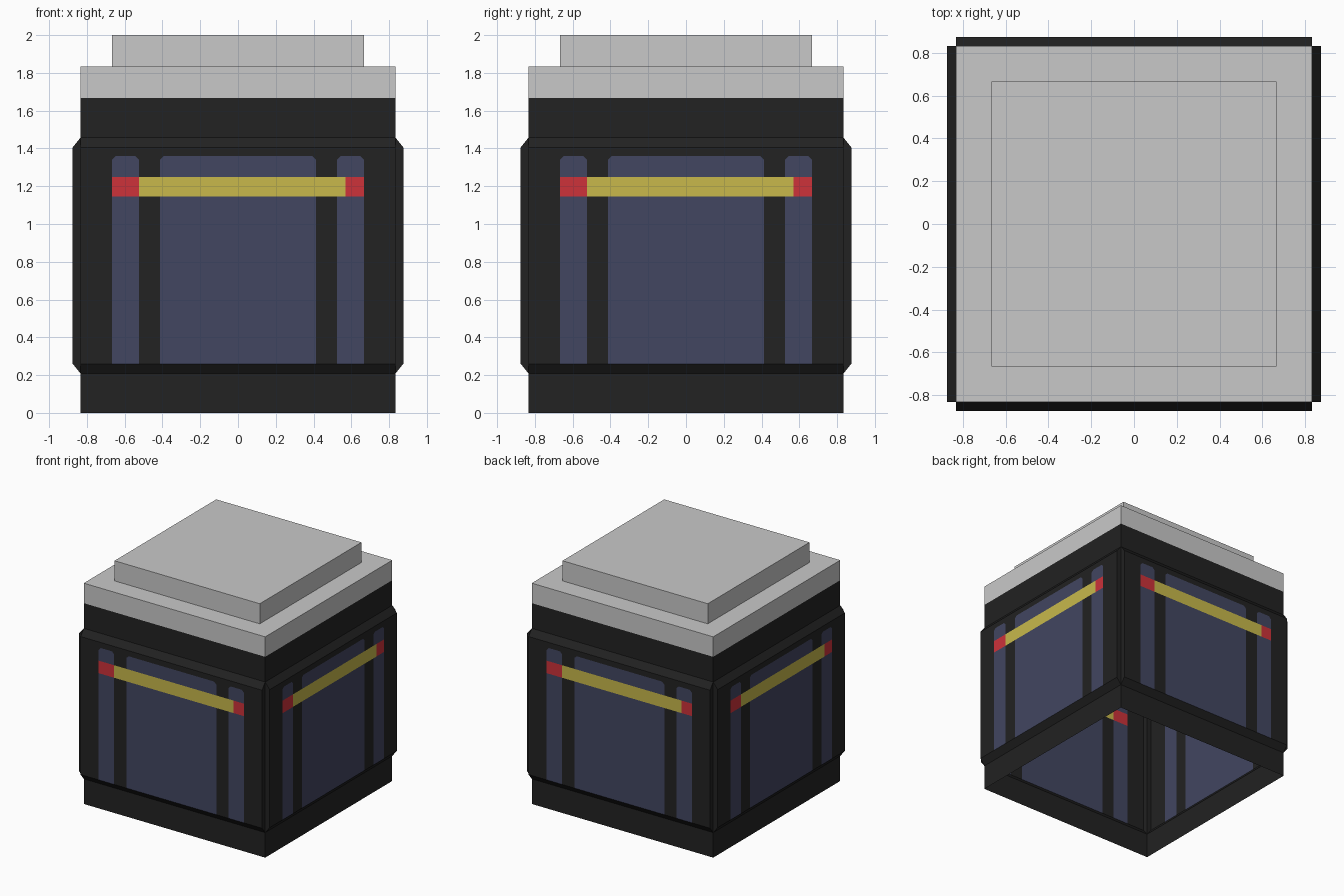
import bpy, bmesh, math
from mathutils import Matrix

if "Cube" in bpy.data.objects:
    bpy.data.objects.remove(bpy.data.objects["Cube"])


def material(name, rgb):
    m = bpy.data.materials.new(name)
    m.diffuse_color = (*rgb, 1)
    m.use_nodes = True
    m.node_tree.nodes["Principled BSDF"].inputs["Base Color"].default_value = m.diffuse_color
    return m


DARK, BLUE, YELLOW, RED, GREY = range(5)
mats = [material("dark_shell", (0.016, 0.016, 0.016)),
        material("blue_glass", (0.0545, 0.0612, 0.1195)),
        material("yellow_stripe", (0.578, 0.485, 0.0704)),
        material("red_stripe", (0.61, 0.0319, 0.0423)),
        material("pale_grey", (0.584, 0.584, 0.584))]

H, OUT = 0.8333, 0.875            # half width of the body, and of the raised panels
Z_LOW, Z_TOP = 0.26, 1.36         # window bottom and top
S_LOW, S_TOP = 1.146, 1.25        # painted stripe
C = 0.02                          # cut window corners
WINDOWS = [(-0.667, -0.525), (-0.413, 0.413), (0.525, 0.667)]

# Wall profile as (distance out, height), with cuts for windows and stripe
PROFILE = [(H, 0), (H, 0.208), (OUT, Z_LOW), (OUT, S_LOW), (OUT, S_TOP),
           (OUT, Z_TOP - C), (OUT, Z_TOP), (OUT, 1.406), (H, 1.458), (H, 1.667)]
COLS = sorted({-H, H, 0.57} | {x for l, r in WINDOWS for x in (l, l + C, r - C, r)})


def colour(x, z):
    if S_LOW < z < S_TOP and abs(x) < 0.667:
        return RED if x < -0.525 or x > 0.57 else YELLOW
    if Z_LOW < z < Z_TOP and any(l < x < r for l, r in WINDOWS):
        return BLUE
    return DARK


def corner(x, z):
    """-1 or 1 where a cell is the top left or top right corner of a window."""
    if Z_TOP - C < z < Z_TOP:
        for l, r in WINDOWS:
            if l < x < l + C:
                return -1
            if r - C < x < r:
                return 1
    return 0


def wall(name, turns):
    bm = bmesh.new()
    grid = [[bm.verts.new((x, -o, z)) for x in COLS] for o, z in PROFILE]

    def face(verts, col):
        bm.faces.new(verts).material_index = col

    for j in range(len(PROFILE) - 1):
        zm = (PROFILE[j][1] + PROFILE[j + 1][1]) / 2
        for i in range(len(COLS) - 1):
            xm = (COLS[i] + COLS[i + 1]) / 2
            a, b, c, d = grid[j][i], grid[j][i + 1], grid[j + 1][i + 1], grid[j + 1][i]
            side = corner(xm, zm)
            if side == -1:
                face((a, b, c), BLUE)
                face((a, c, d), DARK)
            elif side == 1:
                face((a, b, d), BLUE)
                face((b, c, d), DARK)
            else:
                face((a, b, c, d), colour(xm, zm))
    # end caps of the raised panel
    for x in (-H, H):
        ends = [bm.verts.new((x, -PROFILE[k][0], PROFILE[k][1])) for k in (1, 2, 7, 8)]
        face(ends if x > 0 else ends[::-1], DARK)
    bmesh.ops.transform(bm, matrix=Matrix.Rotation(turns * math.pi / 2, 4, 'Z'), verts=bm.verts)
    finish(name, bm, mats)


def slab(name, half, z0, z1):
    bm = bmesh.new()
    size = Matrix.Diagonal((2 * half, 2 * half, z1 - z0, 1))
    bmesh.ops.create_cube(bm, size=1, matrix=Matrix.Translation((0, 0, (z0 + z1) / 2)) @ size)
    finish(name, bm, [mats[GREY]])


def finish(name, bm, materials):
    me = bpy.data.meshes.new(name)
    bm.to_mesh(me)
    bm.free()
    for m in materials:
        me.materials.append(m)
    bpy.context.collection.objects.link(bpy.data.objects.new(name, me))


# Four identical walls, open underneath
for turns, side in enumerate(("front", "right", "back", "left")):
    wall(side + "_wall", turns)

# Stepped roof
slab("roof_lower_step", H, 1.667, 1.833)
slab("roof_upper_step", 0.667, 1.833, 2.0)
